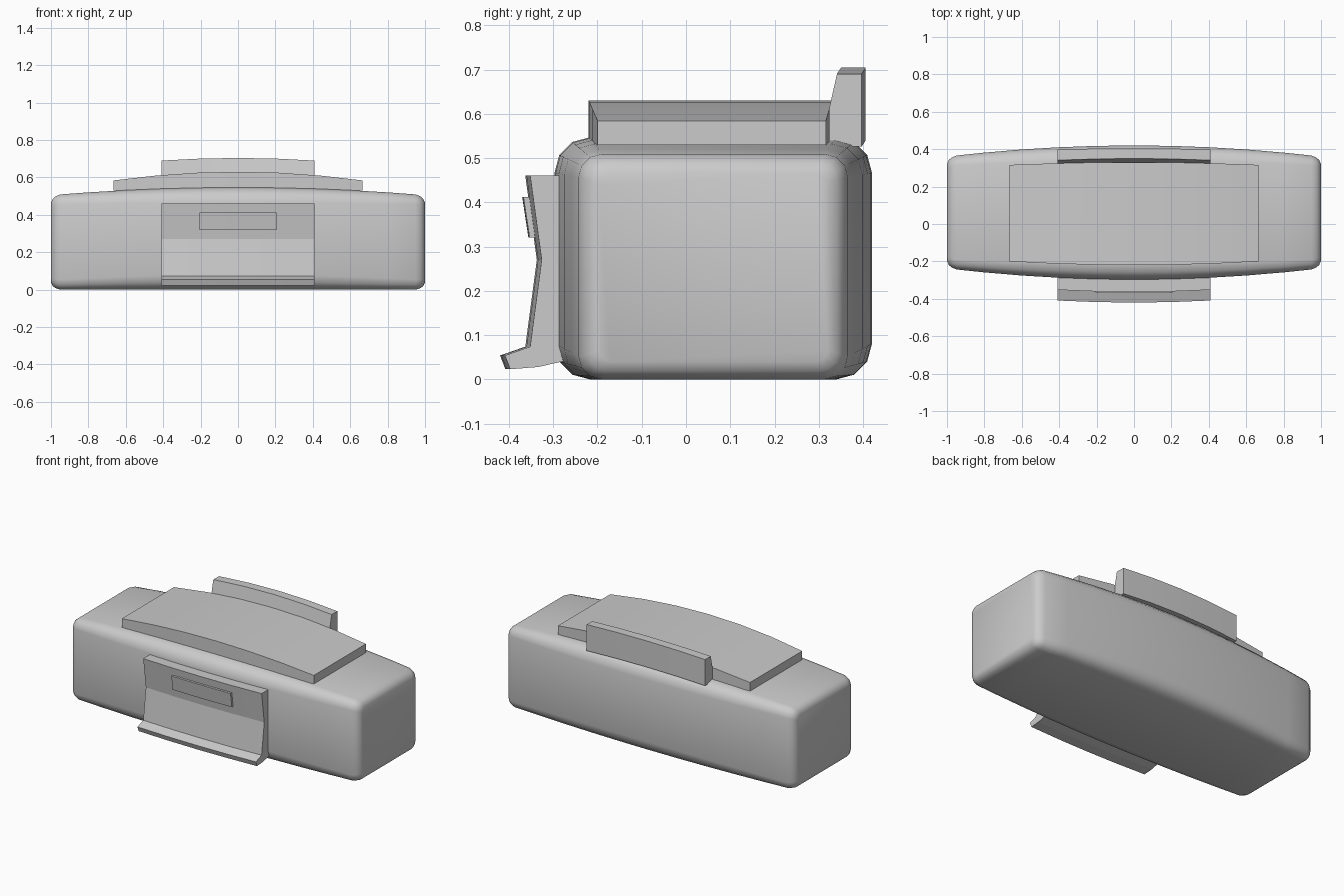
import bpy, bmesh
from math import sin, cos, pi, radians

if "Cube" in bpy.data.objects:
    bpy.data.objects.remove(bpy.data.objects["Cube"])


def loft(name, xs, section, angle):
    """Skin a closed (y, z) section across the x stations and cap both ends."""
    bm = bmesh.new()
    rings = [[bm.verts.new((x, y, z)) for y, z in section(x)] for x in xs]
    for a, b in zip(rings, rings[1:]):
        for i in range(len(a)):
            j = (i + 1) % len(a)
            bm.faces.new((a[i], a[j], b[j], b[i]))
    bm.faces.new(rings[0])
    bm.faces.new(rings[-1])
    bmesh.ops.recalc_face_normals(bm, faces=bm.faces[:])
    me = bpy.data.meshes.new(name)
    bm.to_mesh(me)
    bm.free()
    ob = bpy.data.objects.new(name, me)
    bpy.context.collection.objects.link(ob)
    bpy.ops.object.select_all(action='DESELECT')
    ob.select_set(True)
    bpy.context.view_layer.objects.active = ob
    bpy.ops.object.shade_smooth_by_angle(angle=radians(angle))
    return ob


def mirrored(half):
    return [-x for x in reversed(half)] + [0] + half


def rounded_rect(y0, y1, z0, z1, r, n=3):
    pts = []
    corners = [(y1 - r, z1 - r), (y0 + r, z1 - r), (y0 + r, z0 + r), (y1 - r, z0 + r)]
    for q, (cy, cz) in enumerate(corners):
        for k in range(n + 1):
            a = (q + k / n) * pi / 2
            pts.append((cy + r * cos(a), cz + r * sin(a)))
    return pts


# Body: bowed front, back and top with rounded edges, flat base
END_INSET = {1.0: 0.04, 0.99: 0.019, 0.975: 0.008, 0.95: 0.0}


def body_section(x):
    i = END_INSET.get(abs(x), 0.0)
    b = x * x
    r = 0.08 - 0.03 * b - i * 0.6
    return rounded_rect(-0.297 + 0.06 * b + i, 0.42 - 0.06 * b - i,
                        i, 0.547 - 0.042 * b - i, r)


loft("body", mirrored([0.2, 0.4, 0.6, 0.8, 0.95, 0.975, 0.99, 1.0]), body_section, 35)


# Raised plate on top, arched along its length
def plate_section(x):
    b = (x / 0.665) ** 2
    y0, y1, z1 = -0.22 + 0.02 * b, 0.33 - 0.014 * b, 0.63 - 0.046 * b
    return [(y0, 0.53), (y1, 0.53), (y1, z1), (y0, z1)]


loft("top_plate", mirrored([0.22, 0.44, 0.665]), plate_section, 20)


# Parts that follow the bow of the body
def bowed(name, width, profile, dy, dz=0.0):
    def section(x):
        b = (x / 0.41) ** 2
        return [(y + dy * b, z - dz * b) for y, z in profile]
    return loft(name, mirrored([width / 2, width]), section, 8)


# Upright tab along the rear of the top
bowed("rear_tab", 0.41, [(0.33, 0.54), (0.33, 0.615), (0.35, 0.704),
                         (0.406, 0.704), (0.406, 0.54)], -0.009, 0.014)

# Creased front panel with a lip at the bottom
bowed("front_panel", 0.41, [(-0.27, 0.46), (-0.363, 0.46), (-0.337, 0.27), (-0.363, 0.074),
                            (-0.42, 0.054), (-0.408, 0.023), (-0.345, 0.028), (-0.27, 0.045)], 0.011)

# Small raised bar on the panel
bowed("front_bar", 0.205, [(-0.37, 0.412), (-0.356, 0.32), (-0.335, 0.32), (-0.345, 0.412)], 0.011)
